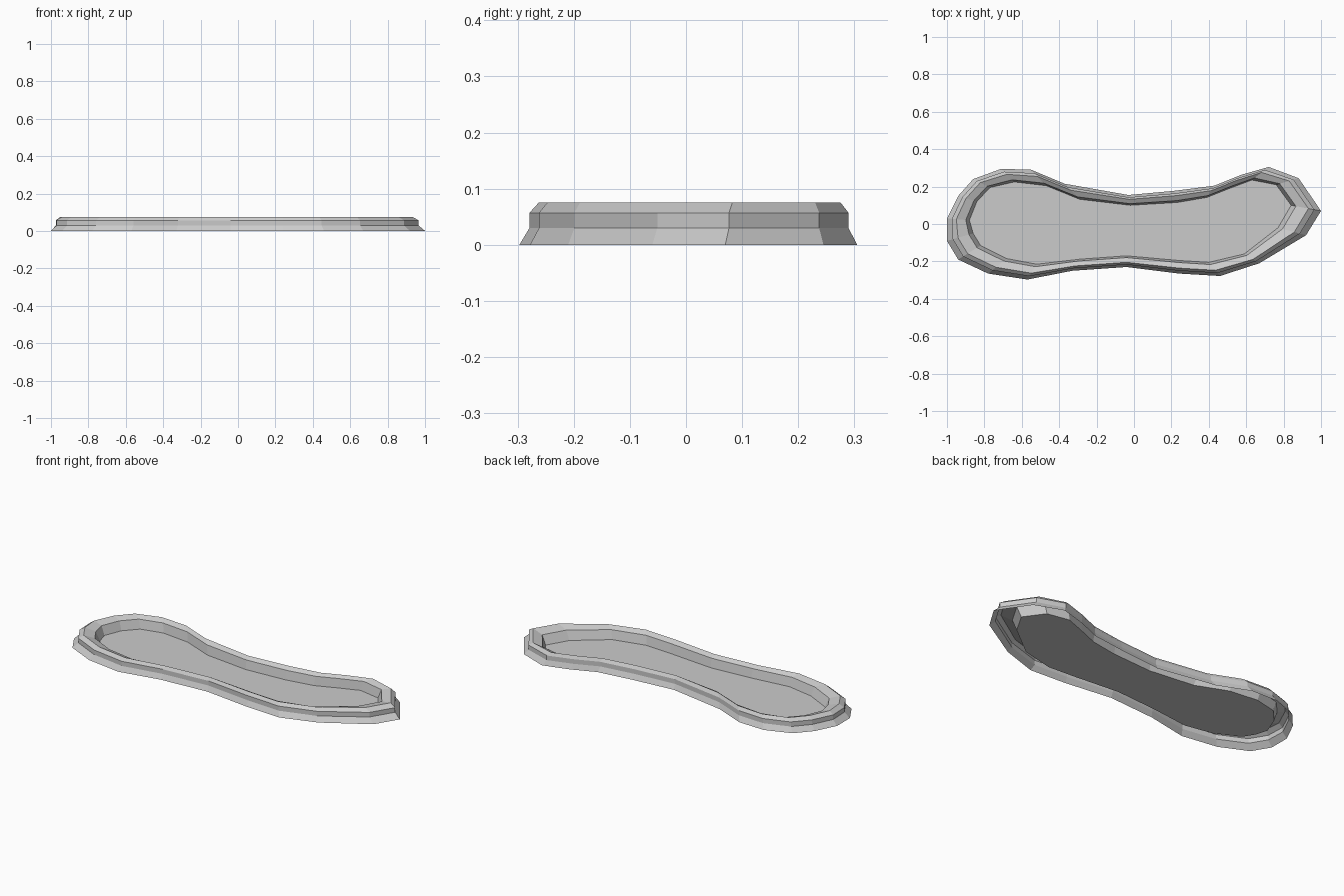
import bpy, bmesh

if "Cube" in bpy.data.objects:
    bpy.data.objects.remove(bpy.data.objects["Cube"])

# Plan outlines: foot of the rim and edge of the basin floor, point for point
OUTER = [(-1.0, .03), (-.94, .15), (-.86, .24), (-.71, .295), (-.55, .29), (-.37, .215),
         (-.03, .155), (.22, .178), (.43, .205), (.57, .262), (.72, .305), (.88, .245),
         (1.0, .07), (.92, -.06), (.67, -.21), (.46, -.278), (.24, -.265), (-.04, -.23),
         (-.33, -.25), (-.57, -.297), (-.78, -.265), (-.94, -.19), (-1.0, -.09)]
INNER = [(-.88, .02), (-.84, .12), (-.77, .195), (-.64, .225), (-.47, .205), (-.29, .132),
         (-.02, .10), (.23, .115), (.39, .142), (.51, .19), (.63, .235), (.76, .21),
         (.84, .10), (.77, -.02), (.59, -.16), (.40, -.205), (.24, -.195), (-.04, -.17),
         (-.29, -.188), (-.52, -.215), (-.68, -.185), (-.82, -.115), (-.86, -.05)]

FLOOR_Z = 0.008
# Rim cross-section: (fraction from outer to inner outline, height)
PROFILE = [(0, 0), (.22, .03), (.22, .057), (.42, .075), (.84, .06), (1, FLOOR_Z)]


def outline(t, z):
    return [(a + (c - a) * t, b + (d - b) * t, z)
            for (a, b), (c, d) in zip(OUTER, INNER)]


def finish(name, bm):
    mesh = bpy.data.meshes.new(name)
    bm.to_mesh(mesh)
    bm.free()
    obj = bpy.data.objects.new(name, mesh)
    bpy.context.collection.objects.link(obj)


# Faceted rim, open underneath
bm = bmesh.new()
rings = [[bm.verts.new(p) for p in outline(t, z)] for t, z in PROFILE]
n = len(OUTER)
for low, high in zip(rings, rings[1:]):
    for i in range(n):
        j = (i + 1) % n
        # outlines run clockwise, so this order faces outward
        bm.faces.new((low[j], low[i], high[i], high[j]))
finish("basin_rim", bm)

# Flat basin floor
bm = bmesh.new()
bm.faces.new([bm.verts.new(p) for p in reversed(outline(1, FLOOR_Z))])
bmesh.ops.triangulate(bm, faces=bm.faces[:])
finish("basin_floor", bm)
